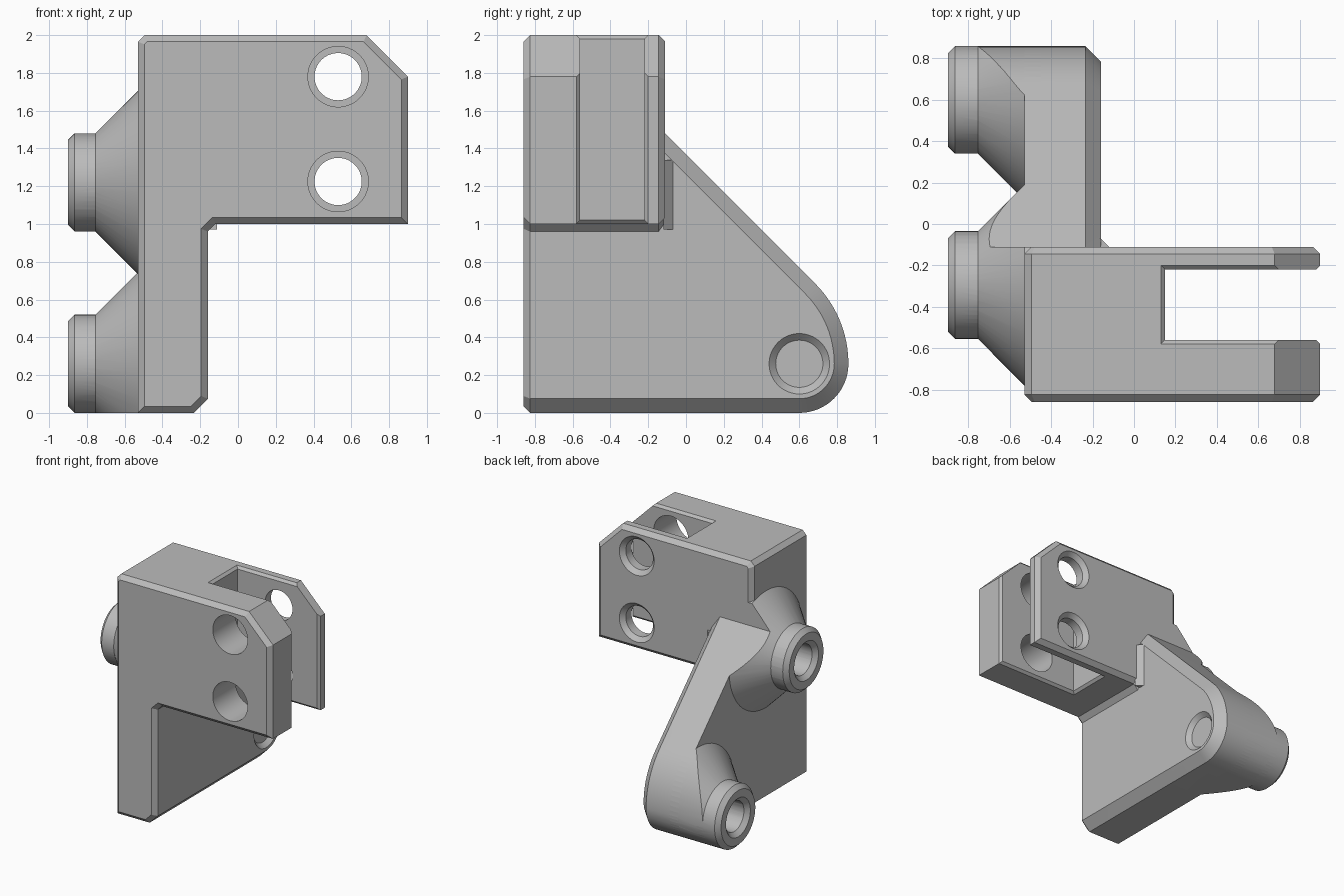
import bpy, bmesh
from math import sin, cos, pi, radians

if "Cube" in bpy.data.objects:
    bpy.data.objects.remove(bpy.data.objects["Cube"], do_unlink=True)

grey = bpy.data.materials.new("light_grey")
grey.use_nodes = True
grey.diffuse_color = (0.5, 0.5, 0.5, 1)
grey.node_tree.nodes["Principled BSDF"].inputs["Base Color"].default_value = (0.5, 0.5, 0.5, 1)


def prism(name, axis, outline, lo, hi, cut_lo=0, cut_hi=0):
    """Extrude an outline along an axis, with 45 degree chamfers on its caps."""
    def place(u, v, w):
        p = [u, v]
        p.insert(axis, w)
        return p

    bm = bmesh.new()
    a, b = lo + cut_lo, hi - cut_hi
    bottom = [bm.verts.new(place(u, v, a)) for u, v in outline]
    top = [bm.verts.new(place(u, v, b)) for u, v in outline]
    caps = [bm.faces.new(bottom), bm.faces.new(top)]
    n = len(outline)
    for i in range(n):
        j = (i + 1) % n
        bm.faces.new((bottom[i], bottom[j], top[j], top[i]))
    bmesh.ops.recalc_face_normals(bm, faces=bm.faces[:])
    for cap, cut, end in zip(caps, (cut_lo, cut_hi), (lo, hi)):
        if cut:
            bmesh.ops.inset_region(bm, faces=[cap], thickness=cut, depth=0,
                                   use_boundary=True, use_even_offset=True)
            for v in cap.verts:
                v.co[axis] = end
    bmesh.ops.recalc_face_normals(bm, faces=bm.faces[:])
    mesh = bpy.data.meshes.new(name)
    bm.to_mesh(mesh)
    bm.free()
    mesh.materials.append(grey)
    ob = bpy.data.objects.new(name, mesh)
    bpy.context.collection.objects.link(ob)
    return ob


def arc(cu, cv, r, start, end, steps):
    angles = [radians(start + (end - start) * i / steps) for i in range(steps + 1)]
    return [(cu + r * cos(t), cv + r * sin(t)) for t in angles]


def circle(cu, cv, r):
    return arc(cu, cv, r, 0, 360, 64)[:-1]


def rect(u0, u1, v0, v1):
    return [(u0, v0), (u1, v0), (u1, v1), (u0, v1)]


def combine(target, tool, operation):
    mod = target.modifiers.new("combine", 'BOOLEAN')
    mod.operation, mod.solver, mod.object = operation, 'EXACT', tool
    bpy.context.view_layer.objects.active = target
    bpy.ops.object.modifier_apply(modifier=mod.name)
    bpy.data.objects.remove(tool, do_unlink=True)


X, Y, Z = 0, 1, 2
EDGE = 0.035

# Front block with its leg
body = prism("bracket", Y, [
    (-0.53, 0), (-0.235, 0), (-0.16, 0.075), (-0.16, 0.96), (-0.12, 1), (0.9, 1),
    (0.9, 1.78), (0.68, 2), (-0.495, 2), (-0.53, 1.965)], -0.86, -0.11, EDGE, EDGE)

# Side plate with rounded toe and sloping back
toe = arc(0.6, 0.26, 0.26, -90, 0, 16) + arc(0.26, 0.26, 0.6, 0, 45, 12)[1:]
slope_top = (-0.11, 1.48)
plate = prism("side_plate", X, [(-0.6, 0)] + toe + [slope_top, (-0.6, 1.48)],
              -0.53, -0.16, 0, 0.075)
combine(body, plate, 'UNION')

# Small gusset where the plate meets the block
gusset = prism("gusset", Z, [(-0.2, -0.07), (-0.16, -0.07), (-0.11, -0.12), (-0.2, -0.12)],
               0.97, 1.34)
combine(body, gusset, 'UNION')

# Conical bosses, trimmed to the side outline
boss_centres = [(0.6, 0.26), (-0.295, 1.22)]
for y, z in boss_centres:
    cone = prism("boss_cone", X, circle(y, z, 0.485), -0.755, -0.45, 0.225)
    trim = prism("boss_trim", X, [(-0.86, 0)] + toe + [slope_top, (-0.11, 2), (-0.86, 2)],
                 -1, -0.3)
    combine(cone, trim, 'INTERSECT')
    combine(body, cone, 'UNION')
    rim = prism("boss_rim", X, circle(y, z, 0.26), -0.9, -0.7, EDGE)
    combine(body, rim, 'UNION')

# Boss bores: the lower goes right through, the upper is blind
for (y, z), end in zip(boss_centres, (0, -0.1)):
    combine(body, prism("bore", X, circle(y, z, 0.125), -1, end), 'DIFFERENCE')
    combine(body, prism("bore_mouth", X, circle(y, z, 0.2), -1, -0.865, 0, 0.075), 'DIFFERENCE')
y, z = boss_centres[0]
combine(body, prism("bore_exit", X, circle(y, z, 0.2), -0.195, 0, 0.075), 'DIFFERENCE')

# Clevis slot with chamfered mouths
FLARE = 0.04
combine(body, prism("slot", Z, rect(0.15, 1.1, -0.56, -0.22), 0.8, 2.2), 'DIFFERENCE')
wide = rect(0.15 - FLARE, 1.2, -0.56 - FLARE, -0.22 + FLARE)
combine(body, prism("slot_top", Z, wide, 1.98, 2.2, FLARE), 'DIFFERENCE')
combine(body, prism("slot_bottom", Z, wide, 0.8, 1.02, 0, FLARE), 'DIFFERENCE')
mouth = rect(-0.56 - FLARE, -0.22 + FLARE, 0.8, 2.2)
combine(body, prism("slot_end", X, mouth, 0.88, 1.1, FLARE), 'DIFFERENCE')

# Pin holes: wide in the front cheek, narrow and countersunk in the rear cheek
for z in (1.225, 1.78):
    combine(body, prism("pin_front", Y, circle(0.53, z, 0.16), -1, -0.4), 'DIFFERENCE')
    combine(body, prism("pin_rear", Y, circle(0.53, z, 0.125), -0.45, 0.05), 'DIFFERENCE')
    combine(body, prism("pin_sink", Y, circle(0.53, z, 0.2), -0.145, 0.05, 0.075), 'DIFFERENCE')

for ob in bpy.context.selected_objects:
    ob.select_set(False)
body.select_set(True)
bpy.context.view_layer.objects.active = body
bpy.ops.object.shade_smooth_by_angle(angle=radians(25))
